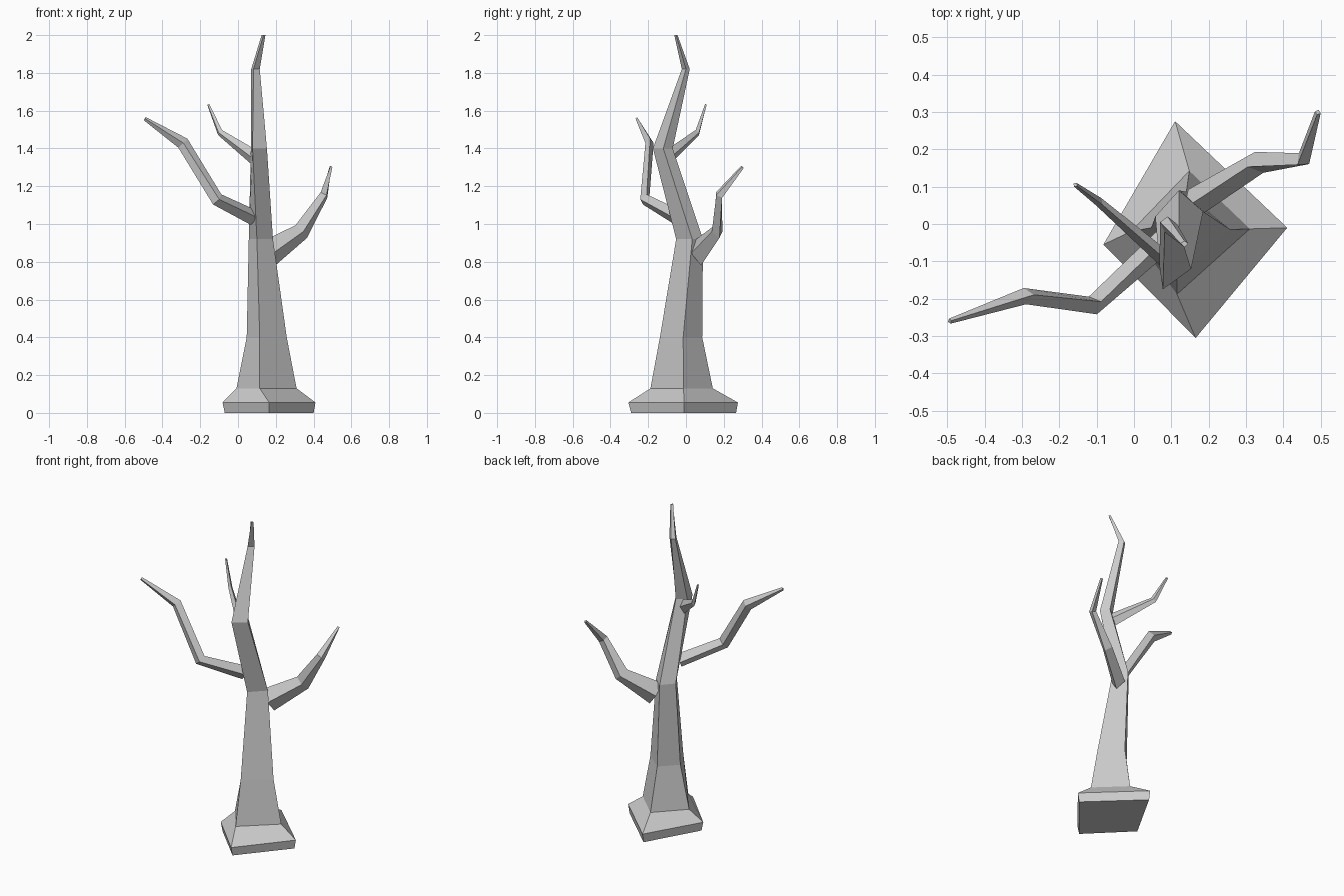
import bpy
from mathutils import Vector


def skin(name, rings):
    """Flat-faced solid lofted through four-point rings, capped at both ends."""
    verts = [tuple(p) for r in rings for p in r]
    faces = [(3, 2, 1, 0)]
    for k in range(len(rings) - 1):
        for i in range(4):
            a, b = 4 * k + i, 4 * k + (i + 1) % 4
            faces.append((a, b, b + 4, a + 4))
    n = len(verts)
    faces.append((n - 4, n - 3, n - 2, n - 1))
    mesh = bpy.data.meshes.new(name)
    mesh.from_pydata(verts, [], faces)
    mesh.update()
    ob = bpy.data.objects.new(name, mesh)
    bpy.context.collection.objects.link(ob)
    return ob


def branch(name, path):
    """Path of (centre, half height, half width); mitred diamond sections."""
    pts = [Vector(p[0]) for p in path]
    rings = []
    for i, (_, h, w) in enumerate(path):
        t = Vector()
        if i > 0:
            t += (pts[i] - pts[i - 1]).normalized()
        if i < len(pts) - 1:
            t += (pts[i + 1] - pts[i]).normalized()
        t.normalize()
        side = t.cross(Vector((0, 0, 1))).normalized()
        up = side.cross(t)
        c = pts[i]
        rings.append([c + side * w, c + up * h, c - side * w, c - up * h])
    # side, up, -side, -up runs counter-clockwise about -t, so reverse
    return skin(name, [r[::-1] if side.cross(up).dot(t) < 0 else r for r in rings])


# Trunk with flared foot: height, then front, right, back, left corners
trunk = [
    (0.00, (0.165, -0.29), (0.40, -0.01), (0.11, 0.265), (-0.07, -0.054)),
    (0.055, (0.165, -0.305), (0.41, -0.01), (0.11, 0.275), (-0.082, -0.055)),
    (0.13, (0.115, -0.188), (0.31, -0.013), (0.148, 0.142), (-0.008, -0.02)),
    (0.40, (0.115, -0.138), (0.258, -0.015), (0.14, 0.086), (0.046, -0.01)),
    (0.92, (0.10, -0.052), (0.185, 0.033), (0.12, 0.09), (0.057, 0.02)),
    (1.40, (0.077, -0.175), (0.153, -0.12), (0.12, -0.07), (0.068, -0.11)),
    (1.82, (0.082, -0.022), (0.115, 0.0), (0.09, 0.02), (0.07, 0.005)),
    (2.00, (0.135, -0.062), (0.145, -0.052), (0.135, -0.045), (0.125, -0.052)),
]
skin("trunk", [[(x, y, z) for x, y in c] for z, *c in trunk])

# Branches
branch("right_branch", [
    ((0.165, 0.06, 0.845), 0.075, 0.038),
    ((0.335, 0.165, 0.96), 0.047, 0.03),
    ((0.455, 0.175, 1.153), 0.028, 0.02),
    ((0.492, 0.299, 1.302), 0.009, 0.008)])
branch("left_branch", [
    ((0.08, -0.045, 1.035), 0.043, 0.032),
    ((-0.11, -0.218, 1.13), 0.036, 0.026),
    ((-0.292, -0.193, 1.428), 0.034, 0.022),
    ((-0.493, -0.26, 1.557), 0.010, 0.007)])
branch("upper_branch", [
    ((0.09, -0.10, 1.35), 0.042, 0.022),
    ((-0.095, 0.06, 1.484), 0.019, 0.012),
    ((-0.157, 0.105, 1.632), 0.007, 0.006)])
